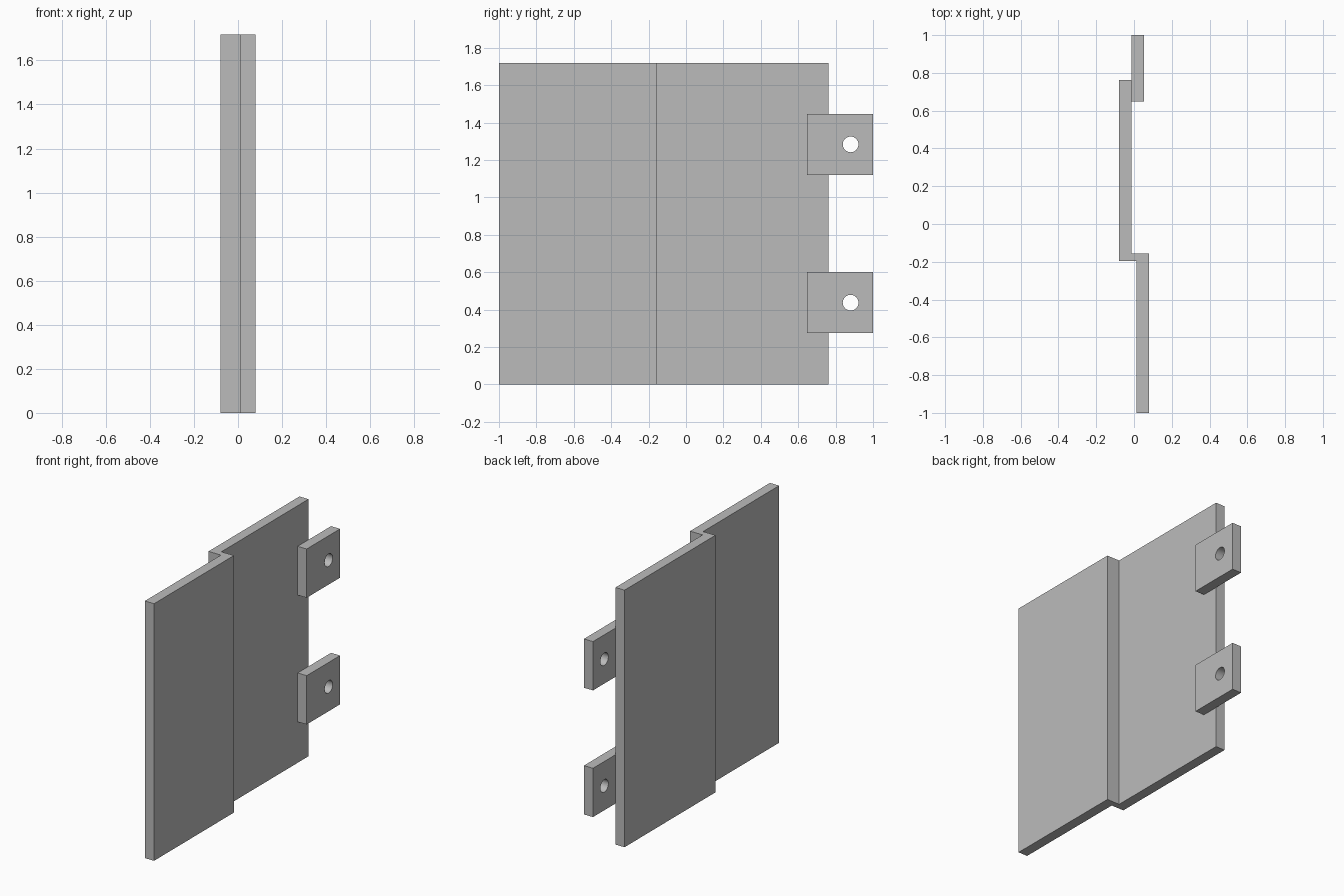
import bpy
import bmesh
import math
from mathutils import Vector

cube = bpy.data.objects.get("Cube")
if cube:
    bpy.data.objects.remove(cube, do_unlink=True)

grey = bpy.data.materials.new("plain grey")
grey.use_nodes = True
grey.diffuse_color = (0.5, 0.5, 0.5, 1)
grey.node_tree.nodes["Principled BSDF"].inputs["Base Color"].default_value = grey.diffuse_color


def extruded(name, loops, direction):
    """Fill flat closed loops (outline first, then holes) and extrude them."""
    bm = bmesh.new()
    for loop in loops:
        verts = [bm.verts.new(p) for p in loop]
        for a, b in zip(verts, verts[1:] + verts[:1]):
            bm.edges.new((a, b))
    bmesh.ops.triangle_fill(bm, edges=bm.edges[:], use_beauty=True,
                            normal=Vector(direction).normalized())
    result = bmesh.ops.extrude_face_region(bm, geom=bm.faces[:])
    moved = [g for g in result["geom"] if isinstance(g, bmesh.types.BMVert)]
    bmesh.ops.translate(bm, verts=moved, vec=direction)
    bmesh.ops.recalc_face_normals(bm, faces=bm.faces[:])
    mesh = bpy.data.meshes.new(name)
    bm.to_mesh(mesh)
    bm.free()
    mesh.materials.append(grey)
    obj = bpy.data.objects.new(name, mesh)
    bpy.context.collection.objects.link(obj)
    bpy.ops.object.select_all(action="DESELECT")
    obj.select_set(True)
    bpy.context.view_layer.objects.active = obj
    bpy.ops.object.shade_smooth_by_angle()
    return obj


# Stepped panel: one offset profile raised to full height
HEIGHT = 1.717
profile = [(0.012, -1), (0.08, -1), (0.08, -0.157), (-0.013, -0.157),
           (-0.013, 0.763), (-0.08, 0.763), (-0.08, -0.197), (0.012, -0.197)]
extruded("stepped_panel", [[(x, y, 0) for x, y in profile]], (0, 0, HEIGHT))

# Two mounting tabs, each with a round bolt hole
TAB_X, TAB_THICK = -0.013, 0.067
HOLE_Y, HOLE_R, SIDES = 0.88, 0.042, 32
for name, z in (("lower_mounting_tab", 0.437), ("upper_mounting_tab", 1.283)):
    outline = [(TAB_X, y, z + dz) for y, dz in
               ((0.648, -0.163), (1, -0.163), (1, 0.163), (0.648, 0.163))]
    angles = [math.tau * i / SIDES for i in range(SIDES)]
    hole = [(TAB_X, HOLE_Y + HOLE_R * math.cos(a), z + HOLE_R * math.sin(a))
            for a in angles]
    extruded(name, [outline, hole], (TAB_THICK, 0, 0))
